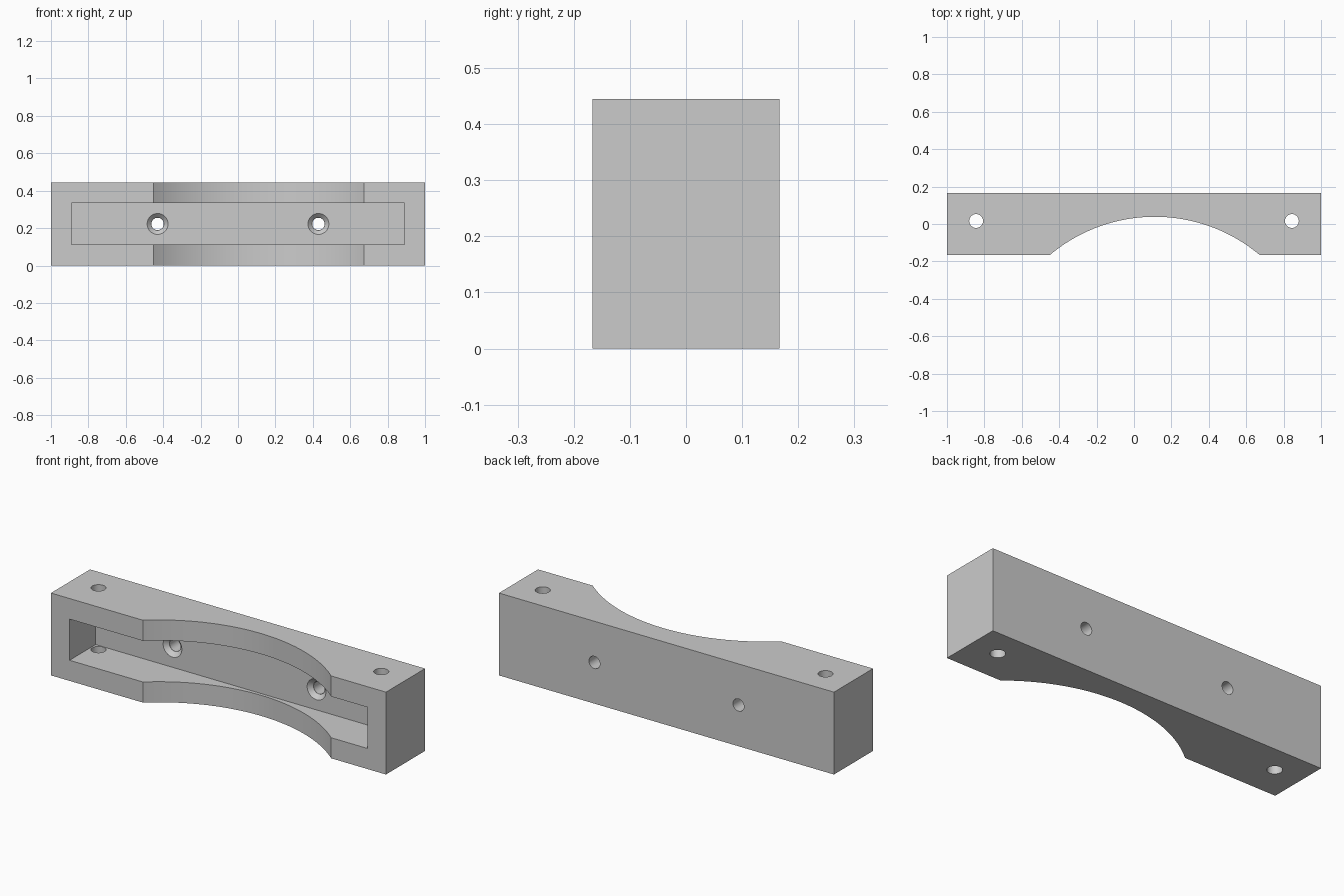
import bpy, bmesh, math
from mathutils import Matrix, Vector

if "Cube" in bpy.data.objects:
    bpy.data.objects.remove(bpy.data.objects["Cube"])

U = 1 / 9                      # design unit: 18 x 3 x 4 units
DEPTH, HEIGHT = 3 * U, 4 * U
FRONT, BACK = -DEPTH / 2, DEPTH / 2
SLOT_BACK = FRONT + 2 * U
MID = HEIGHT / 2


def add_object(name, bm):
    bmesh.ops.recalc_face_normals(bm, faces=bm.faces)
    mesh = bpy.data.meshes.new(name)
    bm.to_mesh(mesh)
    bm.free()
    obj = bpy.data.objects.new(name, mesh)
    bpy.context.collection.objects.link(obj)
    return obj


def box(name, size, centre):
    bm = bmesh.new()
    bmesh.ops.create_cube(bm, size=1, matrix=Matrix.Translation(centre) @ Matrix.Diagonal((*size, 1)))
    return add_object(name, bm)


def cone(name, r1, r2, length, centre, along_y=False):
    bm = bmesh.new()
    turn = Matrix.Rotation(-math.pi / 2 if along_y else 0, 4, "X")
    bmesh.ops.create_cone(bm, cap_ends=True, segments=48, radius1=r1, radius2=r2,
                          depth=length, matrix=Matrix.Translation(centre) @ turn)
    return add_object(name, bm)


def cut(body, cutter):
    cutter.hide_render = True
    mod = body.modifiers.new(cutter.name, "BOOLEAN")
    mod.operation, mod.solver, mod.object = "DIFFERENCE", "EXACT", cutter
    bpy.context.view_layer.objects.active = body
    bpy.ops.object.modifier_apply(modifier=mod.name)
    bpy.data.objects.remove(cutter)


# Bar with an off-centre curved recess in its front, extruded upwards
half, drop = 0.562, 6 * U
radius = math.hypot(half, drop)
sweep = math.asin(half / radius)
steps = 48
outline = [(-1, BACK), (-1, FRONT)]
for i in range(steps + 1):
    a = sweep * (2 * i / steps - 1)
    outline.append((U + radius * math.sin(a), FRONT - drop + radius * math.cos(a)))
outline += [(1, FRONT), (1, BACK)]
bm = bmesh.new()
face = bm.faces.new([bm.verts.new((x, y, 0)) for x, y in outline])
top = bmesh.ops.extrude_face_region(bm, geom=[face])["geom"]
bmesh.ops.translate(bm, vec=Vector((0, 0, HEIGHT)),
                    verts=[v for v in top if isinstance(v, bmesh.types.BMVert)])
bracket = add_object("bracket_body", bm)

# Long slot opening to the front
cut(bracket, box("slot_cutter", (16 * U, 4 * U, 2 * U), (0, SLOT_BACK - 2 * U, MID)))

# Mounting holes on both sides
sink = 0.022
for side in (-1, 1):
    cut(bracket, cone("pin_hole_cutter", 0.037, 0.037, 1, (side * 0.844, 0.016, MID)))
    cut(bracket, cone("screw_hole_cutter", 0.033, 0.033, 0.3,
                      (side * 0.43, BACK, MID), True))
    # Countersink, extended slightly past the slot wall
    cut(bracket, cone("countersink_cutter", 0.056 + sink, 0.056 - sink, 2 * sink,
                      (side * 0.43, SLOT_BACK, MID), True))

# Single grey material
grey = bpy.data.materials.new("light_grey")
grey.use_nodes = True
colour = (0.6, 0.6, 0.6, 1)
grey.diffuse_color = colour
grey.node_tree.nodes["Principled BSDF"].inputs["Base Color"].default_value = colour
bracket.data.materials.clear()
bracket.data.materials.append(grey)

bpy.ops.object.select_all(action="DESELECT")
bracket.select_set(True)
bpy.context.view_layer.objects.active = bracket
bpy.ops.object.shade_smooth_by_angle(angle=math.radians(30))
